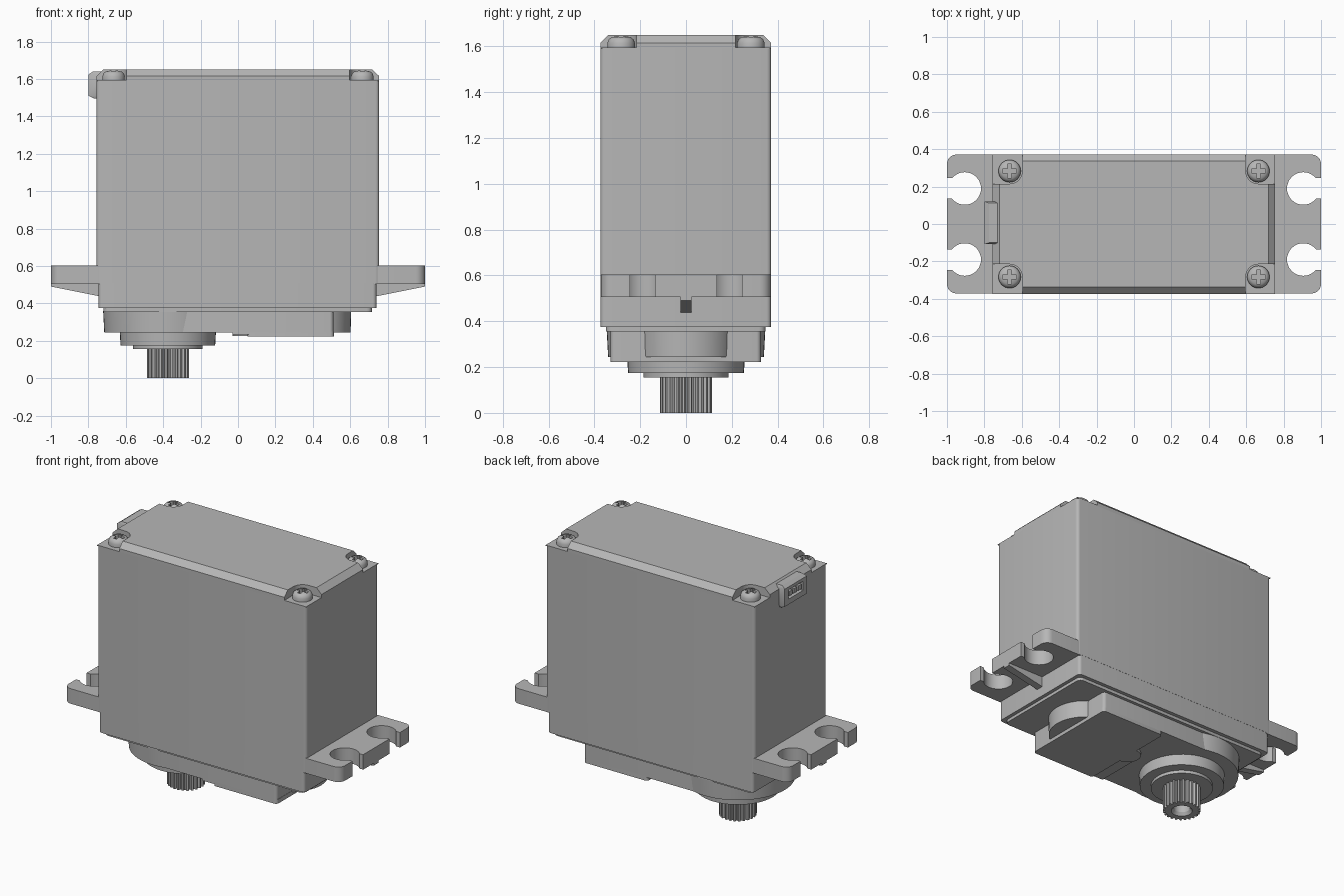
import bpy, bmesh, math
from math import sin, cos, pi, radians

if "Cube" in bpy.data.objects:
    bpy.data.objects.remove(bpy.data.objects["Cube"], do_unlink=True)

grey = bpy.data.materials.new("plain grey")
grey.use_nodes = True
GREY = (0.47, 0.47, 0.47, 1)
grey.diffuse_color = GREY
grey.node_tree.nodes["Principled BSDF"].inputs["Base Color"].default_value = GREY

parts = []


def loft(name, rings):
    """Skin a stack of (outline, z) rings that share a point count."""
    bm = bmesh.new()
    loops = [[bm.verts.new((x, y, z)) for x, y in pts] for pts, z in rings]
    n = len(loops[0])
    for a, b in zip(loops, loops[1:]):
        for i in range(n):
            j = (i + 1) % n
            bm.faces.new((a[i], a[j], b[j], b[i]))
    bm.faces.new(loops[0][::-1])
    bm.faces.new(loops[-1])
    bmesh.ops.recalc_face_normals(bm, faces=bm.faces)
    mesh = bpy.data.meshes.new(name)
    bm.to_mesh(mesh)
    bm.free()
    mesh.materials.append(grey)
    ob = bpy.data.objects.new(name, mesh)
    bpy.context.collection.objects.link(ob)
    parts.append(ob)
    return ob


def prism(name, pts, z0, z1):
    return loft(name, [(pts, z0), (pts, z1)])


def arc(cx, cy, r, a0, a1, n):
    return [(cx + r * cos(radians(a0 + (a1 - a0) * i / n)),
             cy + r * sin(radians(a0 + (a1 - a0) * i / n))) for i in range(n + 1)]


def circle(cx, cy, r, n=48):
    return arc(cx, cy, r, 0, 360, n)[:-1]


def rrect(x0, x1, y0, y1, r=0.0):
    if r == 0:
        return [(x0, y0), (x1, y0), (x1, y1), (x0, y1)]
    return (arc(x0 + r, y0 + r, r, 180, 270, 5) + arc(x1 - r, y0 + r, r, 270, 360, 5)
            + arc(x1 - r, y1 - r, r, 0, 90, 5) + arc(x0 + r, y1 - r, r, 90, 180, 5))


def turned(name, cx, cy, profile, n=48):
    return loft(name, [(circle(cx, cy, r, n), z) for r, z in profile])


def cut(ob, cutter):
    mod = ob.modifiers.new("cut", "BOOLEAN")
    mod.operation = "DIFFERENCE"
    mod.solver = "EXACT"
    mod.object = cutter
    bpy.context.view_layer.objects.active = ob
    bpy.ops.object.modifier_apply(modifier=mod.name)
    parts.remove(cutter)
    bpy.data.objects.remove(cutter, do_unlink=True)


# Main housing, middle section and seam plate
prism("upper_housing", rrect(-0.757, 0.755, -0.374, 0.372, 0.02), 0.51, 1.595)
prism("lower_housing", rrect(-0.745, 0.74, -0.373, 0.371, 0.02), 0.375, 0.52)
prism("seam_plate", rrect(-0.72, 0.717, -0.35, 0.347, 0.03), 0.355, 0.38)

# Chamfered lid with a rounded pocket at each corner
lid_base = rrect(-0.757, 0.755, -0.374, 0.372)
lid = loft("lid", [(lid_base, 1.59), (lid_base, 1.615),
                   (rrect(-0.72, 0.718, -0.338, 0.336), 1.65)])
SX, SY = 0.665, 0.283
for sx in (-1, 1):
    for sy in (-1, 1):
        outline = arc(SX, SY, 0.068, 180, 270, 8) + [(0.9, SY - 0.068), (0.9, 0.5), (SX - 0.068, 0.5)]
        cut(lid, prism("pocket_cutter", [(sx * x, sy * y) for x, y in outline], 1.595, 1.7))

# Cross-recessed lid screws
for sx in (-1, 1):
    for sy in (-1, 1):
        cx, cy = sx * SX, sy * SY
        screw = turned("lid_screw", cx, cy, [(0.06, 1.59), (0.06, 1.615), (0.054, 1.63),
                                             (0.042, 1.64), (0.02, 1.645)], 32)
        a, b = 0.038, 0.011
        cross = [(-a, -b), (-b, -b), (-b, -a), (b, -a), (b, -b), (a, -b),
                 (a, b), (b, b), (b, a), (-b, a), (-b, b), (-a, b)]
        cut(screw, prism("cross_cutter", [(cx + x, cy + y) for x, y in cross], 1.617, 1.7))

# Mounting flanges with open keyhole slots and a sloping rib
HX, HY, HR, NECK = 0.905, 0.19, 0.087, 0.055
half = math.degrees(math.asin(NECK / HR))
flange = [(0.7, -0.371)] + arc(0.95, -0.321, 0.05, 270, 360, 6)
for cy in (-HY, HY):
    flange += [(1, cy - NECK)] + arc(HX, cy, HR, 360 - half, half, 28) + [(1, cy + NECK)]
flange += arc(0.95, 0.321, 0.05, 0, 90, 6) + [(0.7, 0.371)]
for s, side in ((1, "left"), (-1, "right")):
    prism(side + "_flange", [(s * x, y) for x, y in flange], 0.505, 0.603)
    rib = prism(side + "_flange_rib", [(s * x, y) for x, y in rrect(0.7, 1, -0.024, 0.024)], 0.43, 0.52)
    for v in rib.data.vertices:
        if v.co.z < 0.5 and abs(v.co.x) > 0.9:
            v.co.z = 0.49

# Gear case: round end, flat body, raised cover and end boss
AX = -0.375
turned("gear_case_round", AX, 0, [(0.34, 0.245), (0.346, 0.36)], 64)
prism("gear_case_body", rrect(AX, 0.51, -0.33, 0.327, 0.02), 0.245, 0.36)
prism("gear_case_cover", rrect(0.05, 0.512, -0.33, 0.327, 0.02), 0.222, 0.25)
prism("cover_step", rrect(-0.03, 0.06, -0.33, 0), 0.234, 0.25)
prism("cover_tab", circle(0.05, 0, 0.08, 24), 0.226, 0.25)
turned("end_boss", 0.385, 0, [(0.217, 0.245), (0.22, 0.36)])

# Output bearing rings and splined shaft
turned("bearing_ring", AX, 0, [(0.253, 0.175), (0.257, 0.25)])
turned("bearing_collar", AX, 0, [(0.186, 0.155), (0.186, 0.18)])
TEETH = 24
spline = []
for i in range(TEETH):
    for f, r in ((0, 0.099), (0.25, 0.099), (0.45, 0.113), (0.8, 0.113)):
        t = 2 * pi * (i + f) / TEETH
        spline.append((AX + r * cos(t), r * sin(t)))
shaft = prism("splined_shaft", spline, 0, 0.16)
cut(shaft, turned("bore_cutter", AX, 0, [(0.07, -0.01), (0.05, 0.02), (0.05, 0.11)], 32))

# Cable socket on the end wall, with a recess and three contacts
socket = loft("cable_socket", [(rrect(-0.77, -0.73, -0.1, 0.112), 1.495),
                               (rrect(-0.798, -0.73, -0.108, 0.12), 1.51),
                               (rrect(-0.798, -0.73, -0.108, 0.12), 1.625),
                               (rrect(-0.775, -0.73, -0.1, 0.112), 1.64)])
cut(socket, prism("socket_cutter", rrect(-0.9, -0.772, -0.07, 0.082), 1.545, 1.605))
for i in (-1, 0, 1):
    y = 0.006 + i * 0.047
    prism("socket_contact", rrect(-0.795, -0.765, y - 0.016, y + 0.016), 1.56, 1.59)

# Smooth the curved walls and keep the edges crisp
bpy.ops.object.select_all(action="DESELECT")
for ob in parts:
    ob.select_set(True)
bpy.context.view_layer.objects.active = parts[0]
bpy.ops.object.shade_smooth_by_angle(angle=radians(30))
